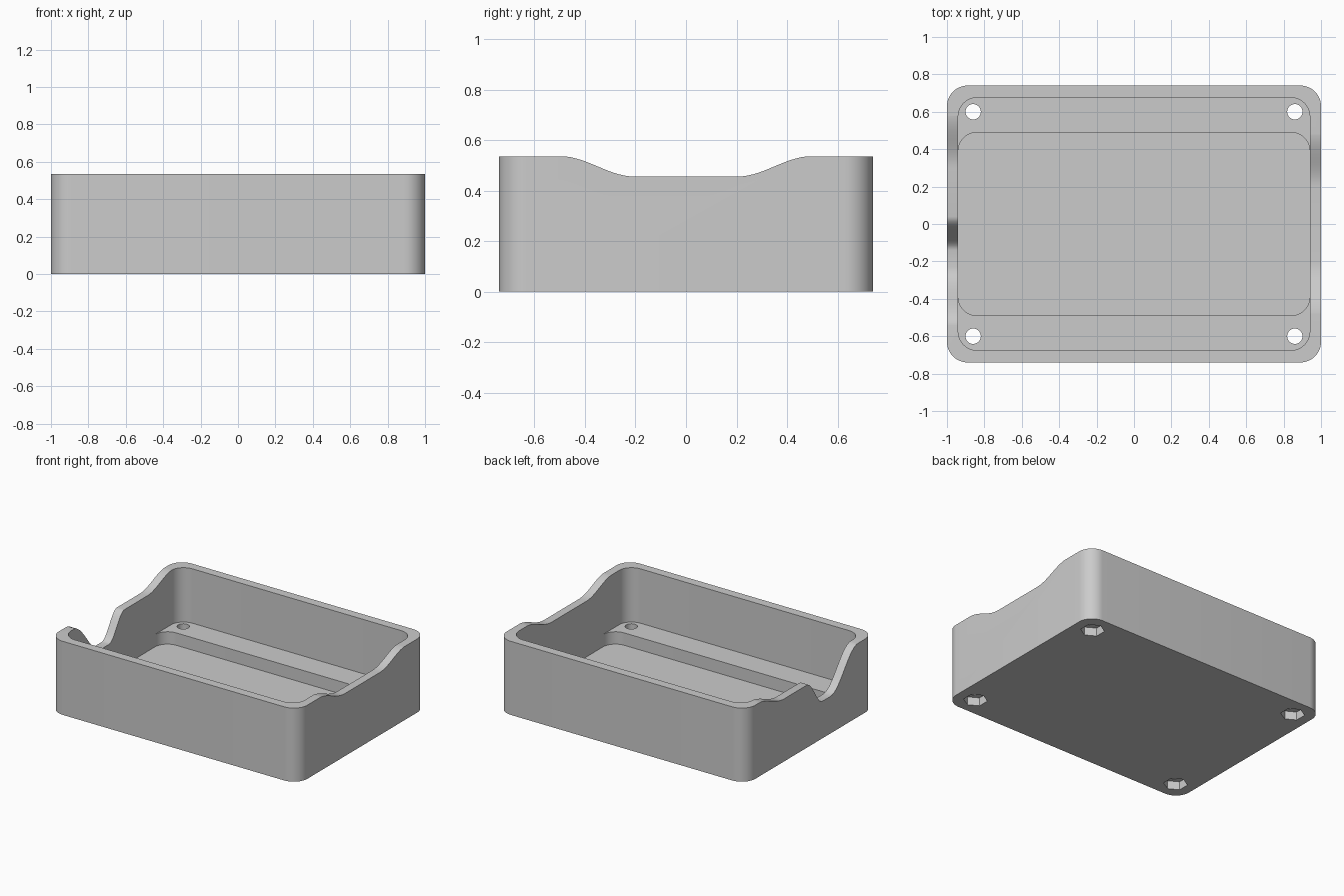
import bpy, bmesh, math
from mathutils import Matrix

cube = bpy.data.objects.get("Cube")
if cube:
    bpy.data.objects.remove(cube)

HEIGHT, FLOOR, LEDGE = 0.535, 0.05, 0.14

grey = bpy.data.materials.new("plain grey")
grey.use_nodes = True
grey.diffuse_color = (0.6, 0.6, 0.6, 1)
grey.node_tree.nodes["Principled BSDF"].inputs["Base Color"].default_value = (0.6, 0.6, 0.6, 1)


def prism(name, outline, low, high, matrix=Matrix()):
    """Extrude a flat outline from low to high, then place it."""
    bm = bmesh.new()
    base = bm.faces.new([bm.verts.new((a, b, low)) for a, b in outline])
    top = bmesh.ops.extrude_face_region(bm, geom=[base])["geom"]
    moved = [v for v in top if isinstance(v, bmesh.types.BMVert)]
    bmesh.ops.translate(bm, verts=moved, vec=(0, 0, high - low))
    bm.transform(matrix)
    bmesh.ops.recalc_face_normals(bm, faces=bm.faces)
    mesh = bpy.data.meshes.new(name)
    bm.to_mesh(mesh)
    bm.free()
    mesh.materials.append(grey)
    obj = bpy.data.objects.new(name, mesh)
    bpy.context.collection.objects.link(obj)
    return obj


def rounded_rect(hx, hy, r, steps=12):
    points = []
    for quarter, (sx, sy) in enumerate([(1, 1), (-1, 1), (-1, -1), (1, -1)]):
        for i in range(steps + 1):
            a = (quarter + i / steps) * math.pi / 2
            points.append((sx * (hx - r) + r * math.cos(a), sy * (hy - r) + r * math.sin(a)))
    return points


def ring(cx, cy, r, sides, turn=0.0):
    return [(cx + r * math.cos(turn + math.tau * i / sides),
             cy + r * math.sin(turn + math.tau * i / sides)) for i in range(sides)]


def eased(stations, steps=14):
    """Join (y, z) stations with soft S-curves."""
    points = [stations[0]]
    for (y0, z0), (y1, z1) in zip(stations, stations[1:]):
        n = 1 if z0 == z1 else steps
        for i in range(1, n + 1):
            t = i / n
            points.append((y0 + (y1 - y0) * t, z0 + (z1 - z0) * (1 - math.cos(math.pi * t)) / 2))
    return points


def cut(target, cutter):
    mod = target.modifiers.new("cut", "BOOLEAN")
    mod.operation = "DIFFERENCE"
    mod.solver = "EXACT"
    mod.object = cutter
    bpy.context.view_layer.objects.active = target
    bpy.ops.object.modifier_apply(modifier=mod.name)
    bpy.data.objects.remove(cutter)


# Outer body, main cavity and the sunken floor between the two ledges
tray = prism("open_tray", rounded_rect(1.0, 0.74, 0.11), 0, HEIGHT)
cut(tray, prism("cavity", rounded_rect(0.94, 0.675, 0.1), LEDGE, 1))
cut(tray, prism("floor_recess", rounded_rect(0.94, 0.49, 0.1), FLOOR, LEDGE + 0.1))

# Dips in the end walls: shallow at +x, stepped and deeper at -x
rim = HEIGHT + 0.001
shallow = [(-0.5, rim), (-0.2, 0.455), (0.2, 0.455), (0.5, rim)]
stepped = [(-0.55, rim), (-0.23, 0.27), (-0.14, 0.27), (0.04, 0.455), (0.3, 0.455), (0.6, rim)]
# Swaps axes so the outline lies in y-z and is extruded along x
to_side = Matrix(((0, 0, 1, 0), (1, 0, 0, 0), (0, 1, 0, 0), (0, 0, 0, 1)))
for stations, low, high in ((shallow, 0.85, 1.2), (stepped, -1.2, -0.85)):
    outline = eased(stations) + [(stations[-1][0], 0.8), (stations[0][0], 0.8)]
    cut(tray, prism("dip", outline, low, high, to_side))

# Screw holes with hexagonal nut pockets underneath
for sx in (-1, 1):
    for sy in (-1, 1):
        x, y = 0.86 * sx, 0.6 * sy
        cut(tray, prism("screw_hole", ring(x, y, 0.041, 32), -0.1, 0.3))
        cut(tray, prism("nut_pocket", ring(x, y, 0.08, 6, math.pi / 6), -0.1, 0.06))

bpy.ops.object.select_all(action="DESELECT")
tray.select_set(True)
bpy.context.view_layer.objects.active = tray
bpy.ops.object.shade_smooth_by_angle(angle=math.radians(30))
